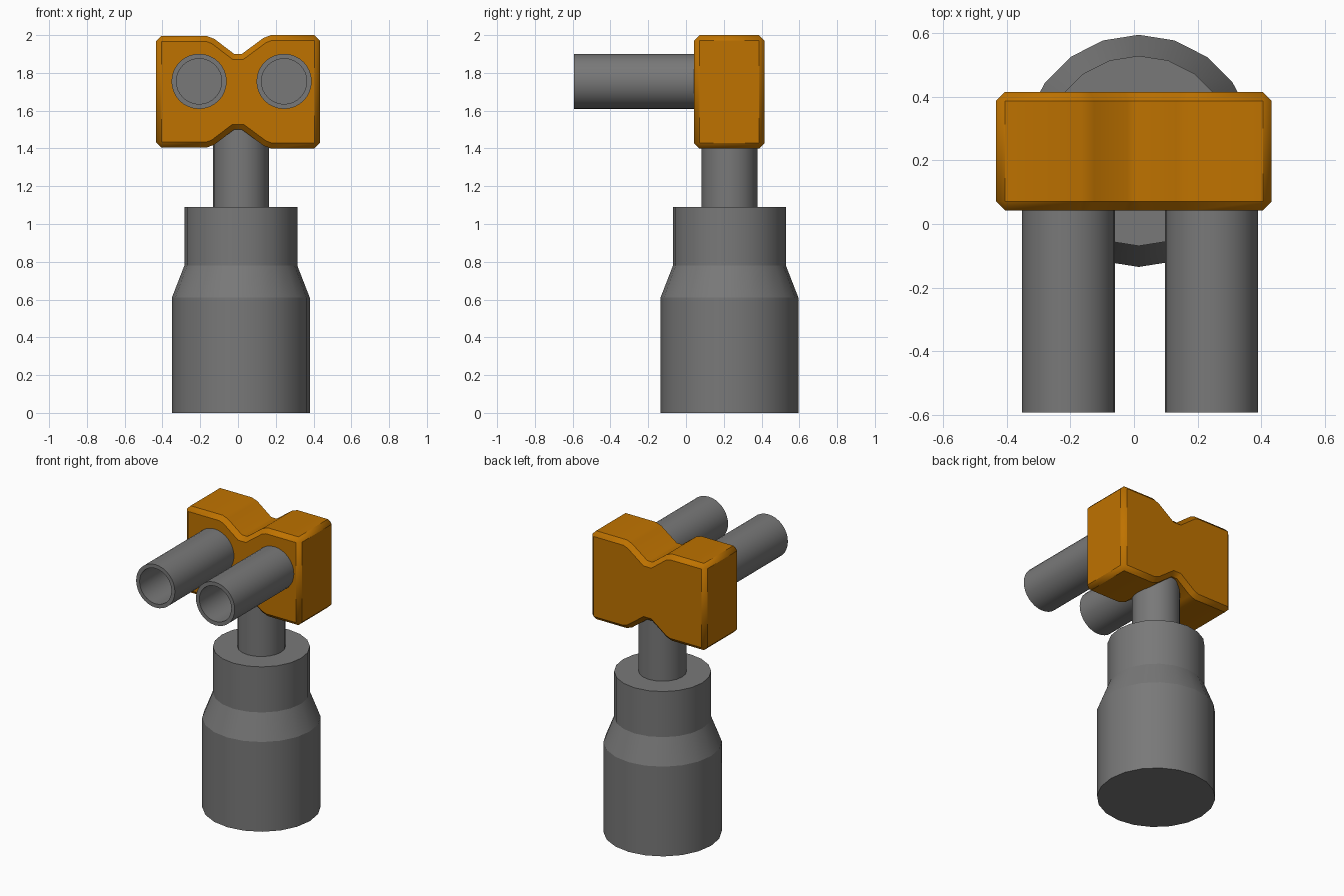
import bpy, bmesh, math
from mathutils import Matrix

if "Cube" in bpy.data.objects:
    bpy.data.objects.remove(bpy.data.objects["Cube"])


def material(name, color):
    mat = bpy.data.materials.new(name)
    mat.diffuse_color = (*color, 1)
    mat.use_nodes = True
    mat.node_tree.nodes["Principled BSDF"].inputs["Base Color"].default_value = mat.diffuse_color
    return mat


def add_object(name, bm, smooth_angle, mat):
    bmesh.ops.recalc_face_normals(bm, faces=bm.faces)
    mesh = bpy.data.meshes.new(name)
    bm.to_mesh(mesh)
    bm.free()
    mesh.materials.append(mat)
    obj = bpy.data.objects.new(name, mesh)
    bpy.context.collection.objects.link(obj)
    bpy.ops.object.select_all(action='DESELECT')
    obj.select_set(True)
    bpy.context.view_layer.objects.active = obj
    bpy.ops.object.shade_smooth_by_angle(angle=math.radians(smooth_angle))


def lathe(name, profile, sides, matrix):
    """Spin (radius, height) points round local z and cap both ends."""
    bm = bmesh.new()
    rings = []
    for r, h in profile:
        angles = [2 * math.pi * i / sides for i in range(sides)]
        rings.append([bm.verts.new((r * math.cos(a), r * math.sin(a), h)) for a in angles])
    for low, high in zip(rings, rings[1:]):
        for i in range(sides):
            j = (i + 1) % sides
            bm.faces.new((low[i], low[j], high[j], high[i]))
    bm.faces.new(rings[0])
    bm.faces.new(rings[-1])
    bm.transform(matrix)
    add_object(name, bm, 20, dark_grey)


dark_grey = material("dark_grey", (0.19, 0.19, 0.19))
orange = material("orange", (0.52, 0.17, 0.0))

# Stepped body and the neck that carries the block
axis = Matrix.Translation((0.015, 0.23, 0))
lathe("body", [(0.365, 0), (0.365, 0.61), (0.299, 0.78), (0.299, 1.09)], 20, axis)
lathe("neck", [(0.148, 1.08), (0.148, 1.6)], 20, axis)

# Two hollow pipes pointing forward
for name, x in (("left_pipe", -0.206), ("right_pipe", 0.244)):
    lathe(name, [(0.146, -0.1), (0.146, 0.592), (0.12, 0.592), (0.12, -0.04)], 32,
          Matrix.Translation((x, 0, 1.755)) @ Matrix.Rotation(math.pi / 2, 4, 'X'))

# Chamfered block: the same notched edge is mirrored top and bottom
top = [(-0.434, 0.295), (-0.165, 0.295), (-0.125, 0.28), (-0.02, 0.2),
       (0.02, 0.2), (0.135, 0.285), (0.175, 0.3), (0.433, 0.3)]
outline = top + [(x, -z) for x, z in reversed(top)]
bm = bmesh.new()
face = bm.faces.new([bm.verts.new((x, 0.043, 1.7 + z)) for x, z in outline])
extruded = bmesh.ops.extrude_face_region(bm, geom=[face], use_keep_orig=True)
bmesh.ops.translate(bm, vec=(0, 0.372, 0),
                    verts=[g for g in extruded["geom"] if isinstance(g, bmesh.types.BMVert)])
bmesh.ops.recalc_face_normals(bm, faces=bm.faces)
rim = [e for e in bm.edges if e.calc_face_angle(0) > math.radians(60)]
bmesh.ops.bevel(bm, geom=rim, offset=0.028, segments=1, affect='EDGES', profile=0.5)
add_object("block", bm, 40, orange)
